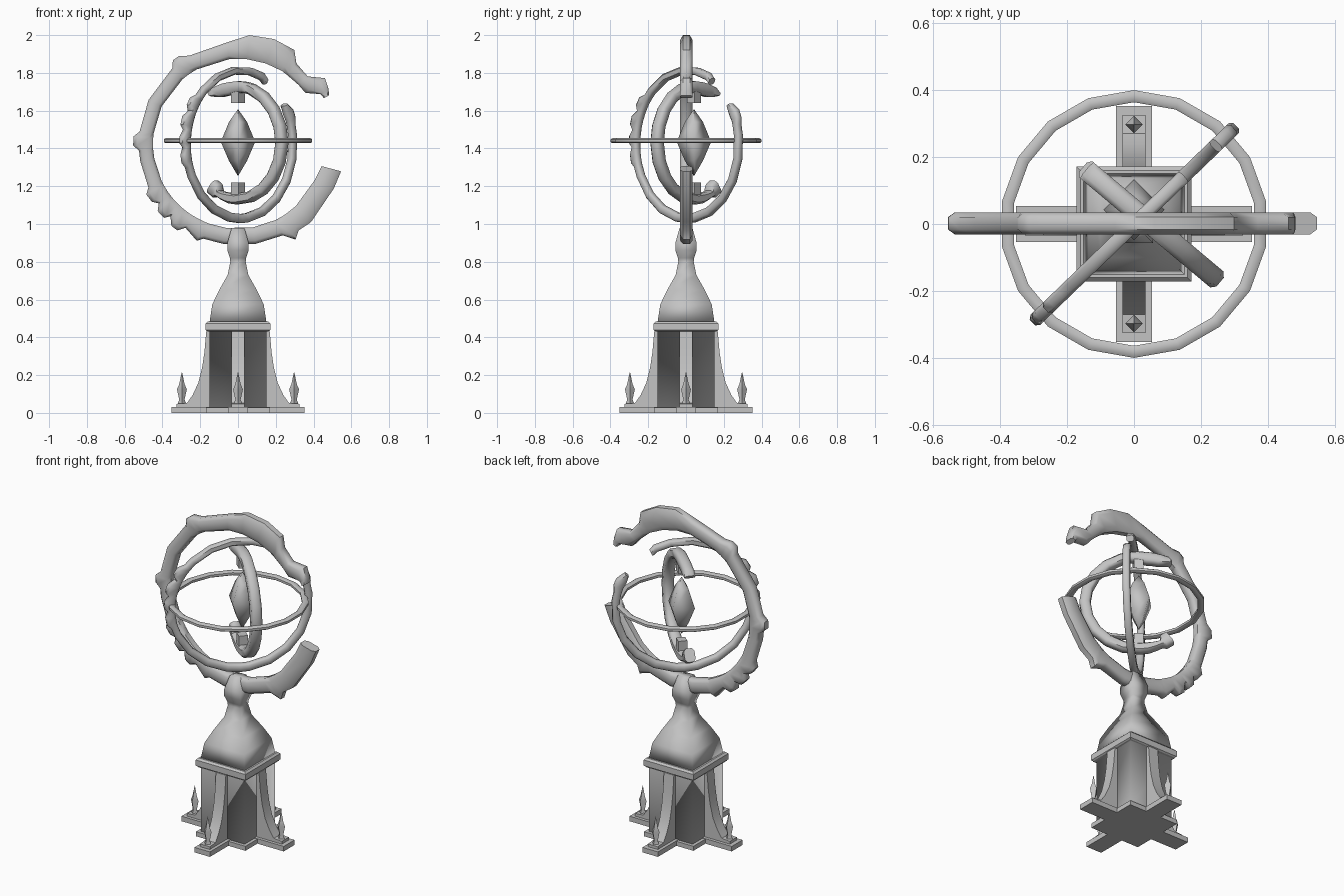
import bpy, bmesh, math
from mathutils import Vector, Matrix

if "Cube" in bpy.data.objects:
    bpy.data.objects.remove(bpy.data.objects["Cube"])

stone = bpy.data.materials.new("grey_stone")
stone.diffuse_color = (0.55, 0.55, 0.55, 1)
stone.use_nodes = True
stone.node_tree.nodes["Principled BSDF"].inputs["Base Color"].default_value = stone.diffuse_color


def finish(name, bm, smooth=40):
    bmesh.ops.recalc_face_normals(bm, faces=bm.faces[:])
    me = bpy.data.meshes.new(name)
    bm.to_mesh(me)
    bm.free()
    me.materials.append(stone)
    me.shade_smooth()
    me.set_sharp_from_angle(angle=math.radians(smooth))
    ob = bpy.data.objects.new(name, me)
    bpy.context.collection.objects.link(ob)
    return ob


def skin(bm, loops, closed=False):
    """Bridge consecutive loops of points; cap both ends unless closed."""
    rows = [[bm.verts.new(p) for p in lp] for lp in loops]
    n = len(rows[0])
    pairs = list(zip(rows, rows[1:]))
    if closed:
        pairs.append((rows[-1], rows[0]))
    for a, b in pairs:
        for i in range(n):
            j = (i + 1) % n
            bm.faces.new((a[i], a[j], b[j], b[i]))
    if not closed:
        bm.faces.new(rows[0])
        bm.faces.new(rows[-1])


def square_lathe(name, profile, center=(0, 0), diamond=False, smooth=40):
    """Four-sided turned shape from (half width, z) pairs."""
    bm = bmesh.new()
    k, off = (1, 0) if diamond else (math.sqrt(2), math.pi / 4)
    skin(bm, [[(center[0] + k * w * math.cos(off + i * math.pi / 2),
                center[1] + k * w * math.sin(off + i * math.pi / 2), z)
               for i in range(4)] for w, z in profile])
    return finish(name, bm, smooth)


def box(name, lo, hi, rot=0.0, origin=(0, 0, 0)):
    bm = bmesh.new()
    bmesh.ops.create_cube(bm, size=1)
    for v in bm.verts:
        v.co = Vector([(a + b) / 2 + c * (b - a) for a, b, c in zip(lo, hi, v.co)])
    bm.transform(Matrix.Translation(origin) @ Matrix.Rotation(rot, 4, 'Z'))
    return finish(name, bm)


def lerp_keys(keys, a):
    for (a0, i0, o0), (a1, i1, o1) in zip(keys, keys[1:]):
        if a0 <= a <= a1:
            t = (a - a0) / (a1 - a0)
            return i0 + t * (i1 - i0), o0 + t * (o1 - o0)
    return keys[-1][1:]


def broken_ring(name, center, azimuth, keys, half, step=18):
    """Upright ring fragment; keys are (degrees, inner radius, outer radius)."""
    angles = {k[0] for k in keys}
    a = keys[0][0] + step
    while a < keys[-1][0]:
        if min(abs(a - k) for k in angles) > step * 0.3:
            angles.add(a)
        a += step
    loops = []
    for a in sorted(angles):
        ri, ro = lerp_keys(keys, a)
        mid, h = (ri + ro) / 2, (ro - ri) / 2
        c, s = math.cos(math.radians(a)), math.sin(math.radians(a))
        sect = [(1, .55), (.6, 1), (-.6, 1), (-1, .55),
                (-1, -.55), (-.6, -1), (.6, -1), (1, -.55)]
        loops.append([((mid + u * h) * c, v * half, (mid + u * h) * s) for u, v in sect])
    bm = bmesh.new()
    skin(bm, loops)
    bm.transform(Matrix.Translation(center) @ Matrix.Rotation(math.radians(azimuth), 4, 'Z'))
    return finish(name, bm, 50)


# --- Base plates: central square and a cross of four feet
box("base_square", (-.17, -.17, 0), (.17, .17, .028))
for i in range(4):
    rot = i * math.pi / 2
    c, s = math.cos(rot), math.sin(rot)
    box("foot_plate", (0, -.053, 0), (.351, .053, .031), rot)

    # Curved buttress, extruded from its side profile
    prof = [(0, .03), (.325, .03), (.325, .048), (.27, .052), (.24, .095), (.21, .16),
            (.19, .24), (.178, .32), (.168, .432), (0, .432)]
    bm = bmesh.new()
    skin(bm, [[(x, y, z) for x, z in prof] for y in (-.034, .034)])
    bm.transform(Matrix.Rotation(rot, 4, 'Z'))
    finish("buttress", bm, 35)

    # Small pointed finial on each foot
    square_lathe("foot_finial", [(.024, .045), (.014, .07), (.026, .125), (.015, .15), (.001, .215)],
                 (.297 * c, .297 * s), True)

# --- Pedestal body, cap slab and bell-shaped spire
square_lathe("pedestal_body", [(.15, .02), (.15, .43), (.165, .43)], smooth=180)
square_lathe("pedestal_cap", [(.162, .432), (.171, .438), (.171, .474), (.16, .485)], smooth=30)
square_lathe("spire", [(.15, .484), (.136, .575), (.10, .65), (.055, .73), (.041, .80), (.043, .82),
                       (.056, .86), (.056, .90), (.034, .98)], smooth=100)

# --- Large broken outer ring with chipped edges
outer = [(28, .515, .545), (31, .51, .56), (37, .447, .577), (44, .447, .513), (54, .447, .526),
         (59, .45, .579), (71, .45, .586), (84, .45, .578), (96, .45, .54), (119, .45, .533),
         (124, .45, .56), (128, .45, .56), (131, .45, .53), (173, .45, .525), (176, .45, .555),
         (181, .45, .555), (184, .45, .525), (206, .45, .528), (209, .45, .555), (214, .45, .55),
         (217, .45, .525), (220, .45, .555), (225, .45, .555), (227, .45, .525), (231, .45, .56),
         (235, .45, .56), (238, .45, .525), (247, .45, .558), (250, .45, .535), (296, .45, .54),
         (301, .45, .592), (305, .45, .56), (313, .45, .567), (335, .45, .56), (345, .458, .565)]
broken_ring("outer_ring", (0, .002, 1.425), 0, outer, .033)

# --- Middle ring, turned diagonally
middle = [(61, .365, .40), (66, .375, .415), (140, .372, .412), (145, .372, .435), (151, .372, .435),
          (154, .372, .412), (160, .372, .44), (166, .372, .44), (169, .372, .415), (174, .372, .435),
          (179, .372, .435), (182, .372, .412), (187, .372, .43), (193, .372, .43), (197, .372, .412),
          (270, .367, .415), (375, .37, .412), (380, .37, .425), (386, .365, .425), (393, .375, .40)]
broken_ring("middle_ring", (.01, .008, 1.42), 44, middle, .021)

# --- Inner ring, crossing the middle one, with two prongs for the crystal
heart = (0, .042, 1.43)
inner = [(-127, .25, .33), (-119, .25, .33), (-115, .28, .315), (-100, .27, .325), (0, .272, .335),
         (80, .27, .327), (100, .255, .325), (114, .265, .33), (120, .28, .335), (125, .30, .325)]
broken_ring("inner_ring", heart, -40, inner, .031)
for z0, z1 in ((.21, .275), (-.275, -.21)):
    box("crystal_prong", (-.026, -.026, z0), (.026, .026, z1), math.radians(-40), heart)

# --- Floating crystal
square_lathe("crystal", [(.001, 1.255), (.048, 1.335), (.091, 1.435), (.048, 1.54), (.001, 1.607)],
             heart[:2], True, 100)

# --- Thin horizontal ring
bm = bmesh.new()
loops = []
for i in range(18):
    a = math.radians(90 + i * 20)
    loops.append([(r * math.cos(a), r * math.sin(a), 1.441 + z) for r, z in
                  ((.399, .007), (.39, .013), (.372, .013), (.363, .007),
                   (.363, -.007), (.372, -.013), (.39, -.013), (.399, -.007))])
skin(bm, loops, closed=True)
finish("horizontal_ring", bm, 50)
